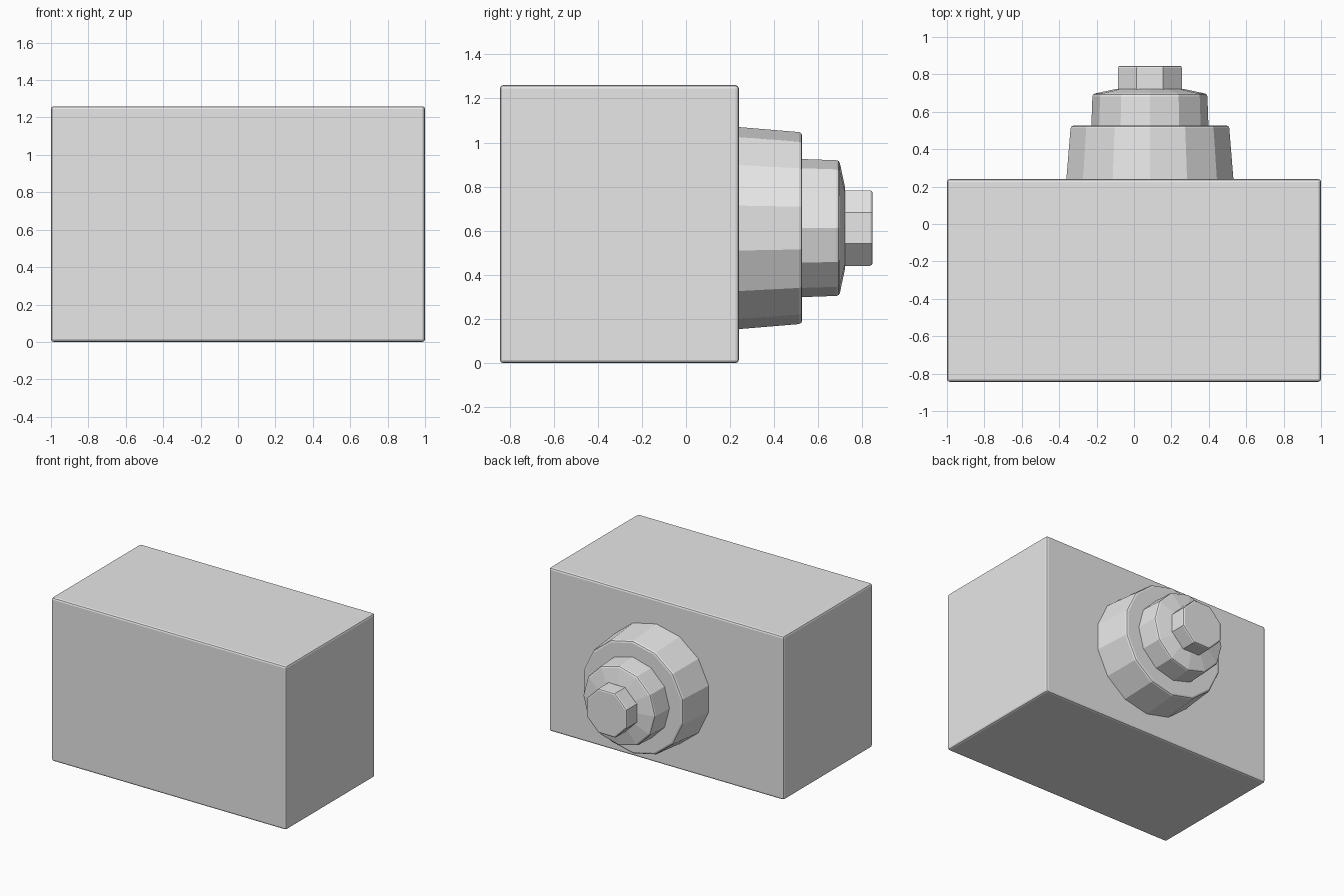
import bpy, math
from mathutils import Matrix

cube = bpy.data.objects.get("Cube")
if cube:
    bpy.data.objects.remove(cube, do_unlink=True)

grey = bpy.data.materials.new("plain grey")
grey.use_nodes = True
grey.diffuse_color = (0.8, 0.8, 0.8, 1)
grey.node_tree.nodes["Principled BSDF"].inputs["Base Color"].default_value = (0.8, 0.8, 0.8, 1)


def finish(obj, name, width):
    obj.name = name
    obj.data.materials.append(grey)
    bevel = obj.modifiers.new("Soft edges", "BEVEL")
    bevel.width = width
    bevel.segments = 2
    bevel.limit_method = "ANGLE"
    bevel.angle_limit = math.radians(50)


def turned(name, sides, turn, profile, width):
    """Faceted solid turned around the y axis; profile is (radius, y)."""
    verts, faces = [], []
    for r, y in profile:
        for i in range(sides):
            a = 2 * math.pi * (i + turn) / sides
            verts.append((0.085 + r * math.cos(a), y, 0.612 + r * math.sin(a)))
    for k in range(len(profile) - 1):
        for i in range(sides):
            j = (i + 1) % sides
            faces.append((k * sides + i, (k + 1) * sides + i,
                          (k + 1) * sides + j, k * sides + j))
    last = (len(profile) - 1) * sides
    faces.append(tuple(range(sides)))
    faces.append(tuple(reversed(range(last, last + sides))))
    mesh = bpy.data.meshes.new(name)
    mesh.from_pydata(verts, [], faces)
    mesh.update()
    obj = bpy.data.objects.new(name, mesh)
    bpy.context.collection.objects.link(obj)
    finish(obj, name, width)


# Main box
bpy.ops.mesh.primitive_cube_add(size=1)
body = bpy.context.object
body.data.transform(Matrix.Translation((0, -0.302, 0.63)) @ Matrix.Diagonal((2, 1.084, 1.26, 1)))
finish(body, "body", 0.015)

# Stepped barrel on the back
turned("barrel_base", 14, 0.5, [(0.46, 0.2), (0.458, 0.24), (0.434, 0.527)], 0.015)
turned("barrel_middle", 12, 0, [(0.314, 0.5), (0.307, 0.695), (0.18, 0.722)], 0.012)
turned("barrel_knob", 8, 0.5, [(0.185, 0.7), (0.185, 0.846)], 0.012)
